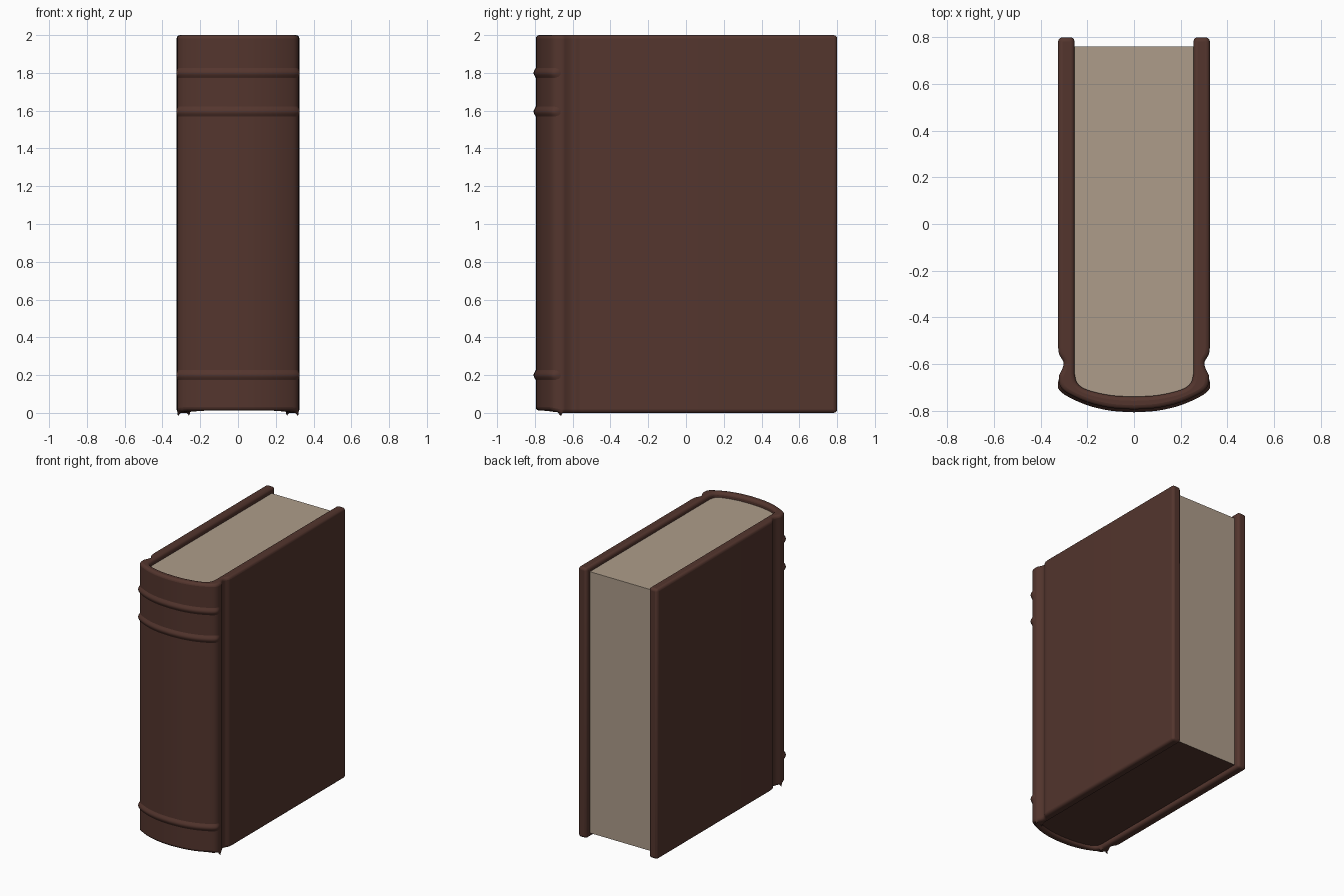
import bpy, bmesh, math
from mathutils import Vector

if "Cube" in bpy.data.objects:
    bpy.data.objects.remove(bpy.data.objects["Cube"])


def material(name, rgb):
    m = bpy.data.materials.new(name)
    m.diffuse_color = (*rgb, 1)
    m.use_nodes = True
    m.node_tree.nodes["Principled BSDF"].inputs["Base Color"].default_value = m.diffuse_color
    return m


BROWN = material("brown leather", (0.088, 0.036, 0.027))
CREAM = material("aged paper", (0.42, 0.335, 0.255))


def smooth(points, steps=4):
    """Catmull-Rom curve through 2D points."""
    p = [Vector(q) for q in points]
    p = [2 * p[0] - p[1]] + p + [2 * p[-1] - p[-2]]
    out = []
    for a, b, c, d in zip(p, p[1:], p[2:], p[3:]):
        for i in range(steps):
            t = i / steps
            out.append(0.5 * (2 * b + (c - a) * t + (2 * a - 5 * b + 4 * c - d) * t * t
                              + (3 * b - a - 3 * c + d) * t ** 3))
    return out + [p[-2]]


def mirrored(half):
    """Half curve from the right end to x = 0, continued on the left."""
    return half + [Vector((-q.x, q.y)) for q in reversed(half[:-1])]


def finish(name, bm, mats, angle=35):
    bmesh.ops.recalc_face_normals(bm, faces=bm.faces)
    me = bpy.data.meshes.new(name)
    bm.to_mesh(me)
    bm.free()
    ob = bpy.data.objects.new(name, me)
    bpy.context.collection.objects.link(ob)
    for m in mats:
        me.materials.append(m)
    bpy.ops.object.select_all(action='DESELECT')
    ob.select_set(True)
    bpy.context.view_layer.objects.active = ob
    bpy.ops.object.shade_smooth_by_angle(angle=math.radians(angle))
    return ob


def prism(outline, z0, z1):
    bm = bmesh.new()
    f = bm.faces.new([bm.verts.new((q.x, q.y, z0)) for q in outline])
    r = bmesh.ops.extrude_face_region(bm, geom=[f])
    for v in r["geom"]:
        if isinstance(v, bmesh.types.BMVert):
            v.co.z = z1
    return bm


# Curves shared by the cover, bands and pages
joint = smooth([(0.325, -0.53), (0.32, -0.56), (0.303, -0.59), (0.305, -0.615), (0.322, -0.65)])
spine = smooth([(0.322, -0.65), (0.318, -0.69), (0.29, -0.722), (0.2, -0.764), (0.1, -0.788), (0, -0.795)])
inner = mirrored(smooth([(0.255, -0.64), (0.243, -0.682), (0.2, -0.711), (0.1, -0.734), (0, -0.74)]))

# Cover: two boards, hinge grooves and a rounded spine in one wrap
outer = mirrored([Vector((0.325, 0.8))] + joint[:-1] + spine)
inside = [Vector((0.255, 0.8))] + inner + [Vector((-0.255, 0.8))]
bm = prism(outer + inside[::-1], 0, 2)
for v in bm.verts:  # spine foot sits slightly above the boards
    if v.co.z < 0.1 and v.co.y < -0.66:
        v.co.z = 0.012 * min(1, (-0.66 - v.co.y) / 0.06)
cover = finish("cover", bm, [BROWN])
bev = cover.modifiers.new("soft edges", 'BEVEL')
bev.width, bev.segments = 0.018, 3
bev.limit_method, bev.angle_limit = 'ANGLE', math.radians(45)

# Pages: paper block with a dark underside
bm = prism([Vector((0.257, 0.76))] + inner + [Vector((-0.257, 0.76))], 0.03, 1.965)
bm.normal_update()
bmesh.ops.recalc_face_normals(bm, faces=bm.faces)
for f in bm.faces:
    f.material_index = 1 if f.normal.z < -0.5 else 0
finish("pages", bm, [CREAM, BROWN])


# Raised bands across the spine
def band(name, z, half_width=0.04, height=0.012, n=10):
    path = mirrored(spine)
    bm = bmesh.new()
    rows = []
    for i, q in enumerate(path):
        a, b = path[max(i - 1, 0)], path[min(i + 1, len(path) - 1)]
        t = (b - a).normalized()
        out = Vector((-t.y, t.x))
        if out.dot(q - Vector((0, -0.5))) < 0:
            out = -out
        fade = min(1, min(i, len(path) - 1 - i) / 5)
        row = []
        for k in range(n + 1):
            s = 2 * k / n - 1
            d = (height + 0.004) * fade * math.cos(s * math.pi / 2) ** 2 - 0.004
            row.append(bm.verts.new((q.x + out.x * d, q.y + out.y * d, z + s * half_width)))
        rows.append(row)
    for r, s in zip(rows, rows[1:]):
        for k in range(n):
            bm.faces.new((r[k], r[k + 1], s[k + 1], s[k]))
    ob = finish(name, bm, [BROWN], 60)
    # make sure the open strip faces outward
    me = ob.data
    if sum(f.normal.y for f in me.polygons) > 0:
        me.flip_normals()


for name, z in (("upper_band", 1.80), ("middle_band", 1.595), ("lower_band", 0.20)):
    band(name, z)
